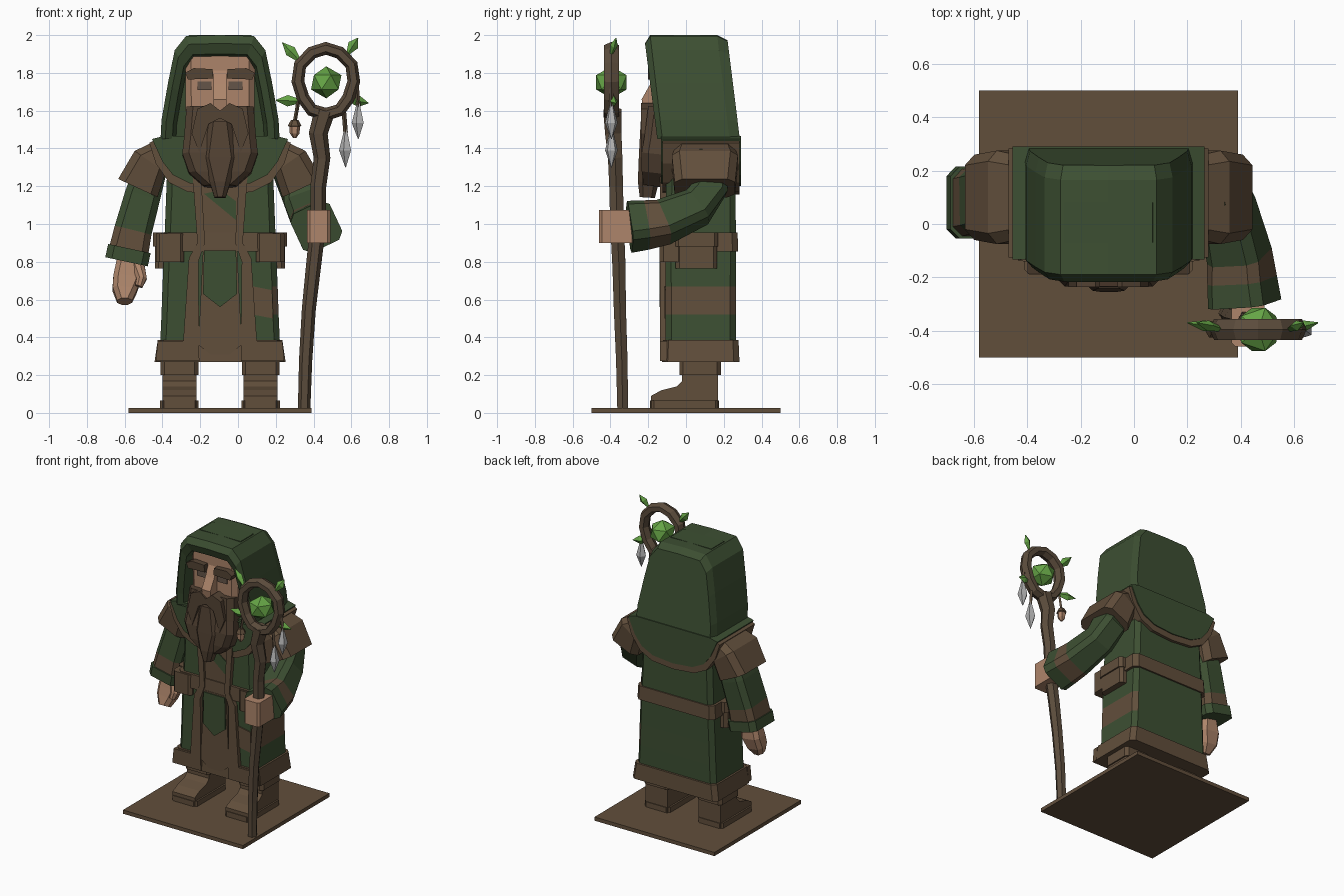
import bpy, bmesh, math
from mathutils import Vector as V

if "Cube" in bpy.data.objects:
    bpy.data.objects.remove(bpy.data.objects["Cube"])

COL = {"cloth_green": (.046, .078, .032), "leather_brown": (.120, .077, .044),
       "beard_brown": (.088, .056, .034), "skin": (.42, .235, .145),
       "leaf_green": (.13, .37, .06), "crystal_grey": (.45, .45, .45),
       "eye_dark": (.13, .09, .065), "wood_brown": (.105, .072, .045)}
MATS = {}
for k, c in COL.items():
    MATS[k] = bpy.data.materials.new(k)
    MATS[k].diffuse_color = (*c, 1)
G, B, H, S, L, C, E, W = COL
CX, CY = -.095, .078          # body centre


def loft(name, rings, mats):
    """Skin rings of points; mats is one name or one per segment."""
    bm = bmesh.new()
    seg = [mats] * (len(rings) - 1) if isinstance(mats, str) else mats
    names = list(dict.fromkeys(seg))
    vs = [[bm.verts.new(p) for p in r] for r in rings]
    n = len(vs[0])
    for k, m in enumerate(seg):
        for i in range(n):
            j = (i + 1) % n
            f = bm.faces.new((vs[k][i], vs[k][j], vs[k + 1][j], vs[k + 1][i]))
            f.material_index = names.index(m)
    bm.faces.new(vs[0][::-1]).material_index = names.index(seg[0])
    bm.faces.new(vs[-1]).material_index = names.index(seg[-1])
    bmesh.ops.recalc_face_normals(bm, faces=bm.faces)
    me = bpy.data.meshes.new(name)
    bm.to_mesh(me)
    bm.free()
    for m in names:
        me.materials.append(MATS[m])
    ob = bpy.data.objects.new(name, me)
    bpy.context.collection.objects.link(ob)
    return ob


def sweep(name, pts, sizes, mats, side=(0, 1, 0), c=.025, n=0):
    """Sweep a chamfered box (or n-gon) section along a path."""
    pts = [V(p) for p in pts]
    rings = []
    for i, p in enumerate(pts):
        t = (pts[min(i + 1, len(pts) - 1)] - pts[max(i - 1, 0)]).normalized()
        v = V(side)
        v = (v - t * v.dot(t)).normalized()
        u = v.cross(t)
        s = sizes[i] if isinstance(sizes, list) else sizes
        a, b = s if isinstance(s, tuple) else (s, s)
        if n:
            sec = [(a * math.cos(q * math.tau / n), b * math.sin(q * math.tau / n)) for q in range(n)]
        else:
            k = min(c, a * .6, b * .6)
            sec = [(a, b - k), (a - k, b), (k - a, b), (-a, b - k),
                   (-a, k - b), (k - a, -b), (a - k, -b), (a, k - b)]
        rings.append([p + u * x + v * y for x, y in sec])
    return loft(name, rings, mats)


def column(name, secs, mats, c=.025):
    """Upright sweep: secs are (z, y centre, half x, half y)."""
    return sweep(name, [(CX, s[1], s[0]) for s in secs], [s[2:] for s in secs], mats, c=c)


def prism(name, outline, lo, hi, mat, axis="y"):
    f = (lambda p, d: (p[0], d, p[1])) if axis == "y" else (lambda p, d: (d, p[0], p[1]))
    return loft(name, [[f(p, d) for p in outline] for d in (lo, hi)], mat)


def sym(half):
    """Mirror a half outline (dx, z) about the body centre."""
    return [(CX + x, z) for x, z in half] + [(CX - x, z) for x, z in reversed(half) if x > 0]


def box(name, x0, x1, y0, y1, z0, z1, mat, c=.02):
    return sweep(name, [((x0 + x1) / 2, (y0 + y1) / 2, z) for z in (z0, z1)],
                 ((x1 - x0) / 2, (y1 - y0) / 2), mat, c=c)


# Base plate
prism("base", [(-.58, 0), (.39, 0), (.39, .027), (-.58, .027)], -.5, .5, B)

# Boots
boot = [(-.185, .02), (-.185, .09), (-.13, .12), (-.05, .14), (-.02, .17), (-.02, .32), (.17, .32), (.17, .02)]
for s, nm in ((-1, "left"), (1, "right")):
    x = CX + s * .215
    prism(nm + "_boot", boot, x - .09, x + .09, B, "x")
    box(nm + "_boot_sole", x - .102, x + .102, -.19, .175, .02, .065, B)
    box(nm + "_boot_cuff", x - .1, x + .1, -.035, .185, .2, .3, B)

# Robe, with a brown band on one side and its front corner
robe = column("robe", [(.30, CY, .32, .185), (.52, CY, .31, .186), (.67, CY, .305, .186),
                       (.90, CY, .295, .187), (1.42, CY, .275, .18)], G, .03)
robe.data.materials.append(MATS[B])
for f in robe.data.polygons:
    if .52 < f.center.z < .67 and f.normal.x > .3:
        f.material_index = 1
prism("robe_front_band", [(.08, .52), (.185, .50), (.18, .65), (.08, .67)], -.115, -.1, B)
column("robe_hem", [(.27, CY, .347, .205), (.385, CY, .33, .2)], B, .03)
column("belt", [(.855, .073, .315, .203), (.955, .073, .31, .2)], B, .03)

# Side pouches with flaps
for s in (-1, 1):
    a, b = sorted((CX + s * .2, CX + s * .345))
    box("belt_pouch", a, b, -.055, .165, .765, .94, B)
    a, b = sorted((CX + s * .2, CX + s * .355))
    box("pouch_flap", a, b, -.06, .17, .88, .955, B)
    a, b = sorted((CX + s * .19, CX + s * .34))
    box("front_pouch", a, b, -.14, -.02, .80, .95, B)
    # Brown lapels running down the robe front
    lap = [(.10, 1.25), (.145, 1.25), (.12, .9), (.165, .82), (.195, .38), (.33, .38),
           (.34, .275), (.11, .275), (.115, .8), (.08, .9)]
    prism("robe_lapel", [(CX + s * x, z) for x, z in lap], -.137, -.1, B)

# Chest panel and hanging tabard
prism("chest_panel", sym([(.11, 1.3), (.10, .95)]), -.12, -.1, B)
prism("chest_patch", [(-.18, 1.16), (-.01, 1.02), (-.01, 1.12), (-.09, 1.18)], -.126, -.115, G)
prism("tabard", sym([(.09, .87), (.115, .36), (.05, .31)]), -.132, -.1, B)
prism("tabard_green", sym([(.085, .86), (.09, .63), (0, .56)]), -.14, -.13, G)

# Shoulder mantle with brown trim
prism("mantle_trim", sym([(.33, 1.45), (.375, 1.43), (.34, 1.32), (.27, 1.22), (.17, 1.17), (0, 1.155)]),
      -.125, .283, B)
prism("mantle", sym([(.30, 1.465), (.36, 1.45), (.305, 1.33), (.25, 1.26), (.16, 1.215), (0, 1.20)]),
      -.133, .29, G)

# Shoulder pads
for s, nm in ((-1, "left"), (1, "right")):
    sweep(nm + "_shoulder_pad", [(CX + s * .29, .1, 1.40), (CX + s * .37, .1, 1.33), (CX + s * .435, .1, 1.19)],
          [(.06, .15), (.10, .175), (.115, .16)], B, c=.04)

# Hanging arm and hand
sweep("left_sleeve", [(-.44, .1, 1.36), (-.505, .1, 1.15), (-.557, .085, .96), (-.578, .08, .86)],
      [(.08, .12), (.095, .125), (.10, .125), (.105, .125)], [G, G, B], c=.035)
sweep("left_cuff", [(-.575, .08, .87), (-.59, .08, .80)], (.115, .135), G, c=.035)
sweep("left_hand", [(-.575, .07, .84), (-.585, .06, .72), (-.60, .04, .65), (-.60, .01, .59)],
      [(.06, .05), (.075, .06), (.065, .055), (.04, .04)], S)
sweep("left_thumb", [(-.53, .04, .78), (-.51, 0, .71), (-.525, -.01, .67)], [.035, .027, .02], S)

# Raised arm and gripping hand
sweep("right_sleeve", [(.25, .11, 1.36), (.325, .12, 1.18), (.35, .06, 1.09), (.395, -.12, 1.01),
                       (.405, -.21, .995), (.415, -.30, .985)],
      [.09, .095, .095, .105, .11, .115], [G, G, G, B, G], side=(1, .2, .5), c=.035)
box("right_hand", .365, .49, -.46, -.27, .90, 1.075, S, .015)

# Head
column("face", [(1.45, -.03, .18, .12), (1.91, -.04, .185, .12)], S, .03)
prism("nose", [(-.15, 1.83), (-.19, 1.74), (-.235, 1.66), (-.225, 1.60), (-.15, 1.59)], CX - .035, CX + .035, S, "x")
for s in (-1, 1):
    a, b = sorted((CX + s * .045, CX + s * .12))
    prism("eye", [(a, 1.71), (b, 1.71), (b, 1.755), (a, 1.755)], -.164, -.155, E)
    brow = [(.035, 1.77), (.17, 1.765), (.185, 1.80), (.14, 1.825), (.04, 1.82)]
    prism("eyebrow", [(CX + s * x, z) for x, z in brow], -.20, -.14, H)
    must = [(0, 1.60), (.05, 1.64), (.12, 1.61), (.15, 1.48), (.11, 1.38), (.06, 1.53), (0, 1.56)]
    prism("moustache", [(CX + s * x, z) for x, z in must], -.237, -.12, H)

# Beard with a long central lock
column("beard", [(1.62, -.13, .178, .07), (1.46, -.14, .19, .08), (1.37, -.15, .20, .085),
                 (1.27, -.16, .165, .075), (1.20, -.17, .085, .055)], H, .035)
column("beard_lock", [(1.54, -.18, .06, .06), (1.35, -.185, .085, .065),
                      (1.22, -.20, .055, .055), (1.14, -.205, .03, .04)], H)

# Hood: arch rings from the inside of the opening, round the lip, to the back
arch = [(0, 0), (.315, 0), (.31, .10), (.275, .30), (.24, .47), (.18, .545), (0, .55)]
arch += [(-x, z) for x, z in reversed(arch) if x > 0]


def hood_ring(s, y):
    return [(CX + x * s, y - .065 * z / .55, 1.45 + z * (s + .02 if s < .9 else s)) for x, z in arch]


loft("hood", [hood_ring(*r) for r in ((.74, -.03), (.80, -.13), (.92, -.152), (1, -.125), (1, .23), (.95, .285))], G)
prism("hood_ridge", sym([(.17, 1.98), (.165, 2.0)]), -.07, .08, G)

# Staff with looped head
staff = [(.35, -.335, .02), (.358, -.34, .28), (.375, -.35, .55), (.40, -.355, .78), (.425, -.365, 1.0),
         (.425, -.37, 1.2), (.445, -.375, 1.35), (.425, -.385, 1.48), (.46, -.39, 1.60)]
sweep("staff", staff, [.033, .035, .037, .04, .042, .042, .044, .05, .055], W, n=6)
loop = [(.465 + .148 * math.sin(a) * (1 + .06 * math.cos(3 * a)), -.395, 1.755 - .175 * math.cos(a))
        for a in [i * math.tau / 12 for i in range(13)]]
sweep("staff_loop", loop, (.034, .045), W, n=6)

# Gem held in the loop
bpy.ops.mesh.primitive_ico_sphere_add(subdivisions=1, radius=1, location=(.467, -.395, 1.75))
gem = bpy.context.object
gem.name = "gem"
gem.scale = (.09, .095, .085)
gem.data.materials.append(MATS[L])

# Leaves sprouting from the loop
for a, b in (((.33, 1.86), (.235, 1.96)), ((.58, 1.90), (.635, 1.985)),
             ((.34, 1.65), (.20, 1.655)), ((.58, 1.66), (.69, 1.64))):
    p, q = V((a[0], -.395, a[1])), V((b[0], -.37, b[1]))
    sweep("leaf", [p, p.lerp(q, .55), q], [(.008, .008), (.03, .02), (.002, .002)], L, n=4)

# Hanging crystals and acorn
for x, top, low in ((.637, 1.64, 1.45), (.57, 1.50, 1.30)):
    m = top - (top - low) * .55
    sweep("crystal", [(x, -.395, top), (x, -.395, m), (x, -.395, low)], [.008, .035, .002], C, n=5)
    sweep("cord", [(x, -.395, top - .02), (x - .01, -.395, top + .1)], .012, W, n=4)
sweep("acorn", [(.30, -.395, 1.455), (.30, -.395, 1.48), (.30, -.395, 1.515), (.30, -.395, 1.52), (.30, -.395, 1.55)],
      [.008, .026, .028, .036, .02], [S, S, B, B], n=6)
sweep("acorn_cord", [(.30, -.395, 1.54), (.325, -.395, 1.68)], .01, W, n=4)

for m in bpy.data.materials:
    if m.users and not m.is_grease_pencil:
        m.use_nodes = True
        m.node_tree.nodes["Principled BSDF"].inputs["Base Color"].default_value = m.diffuse_color
